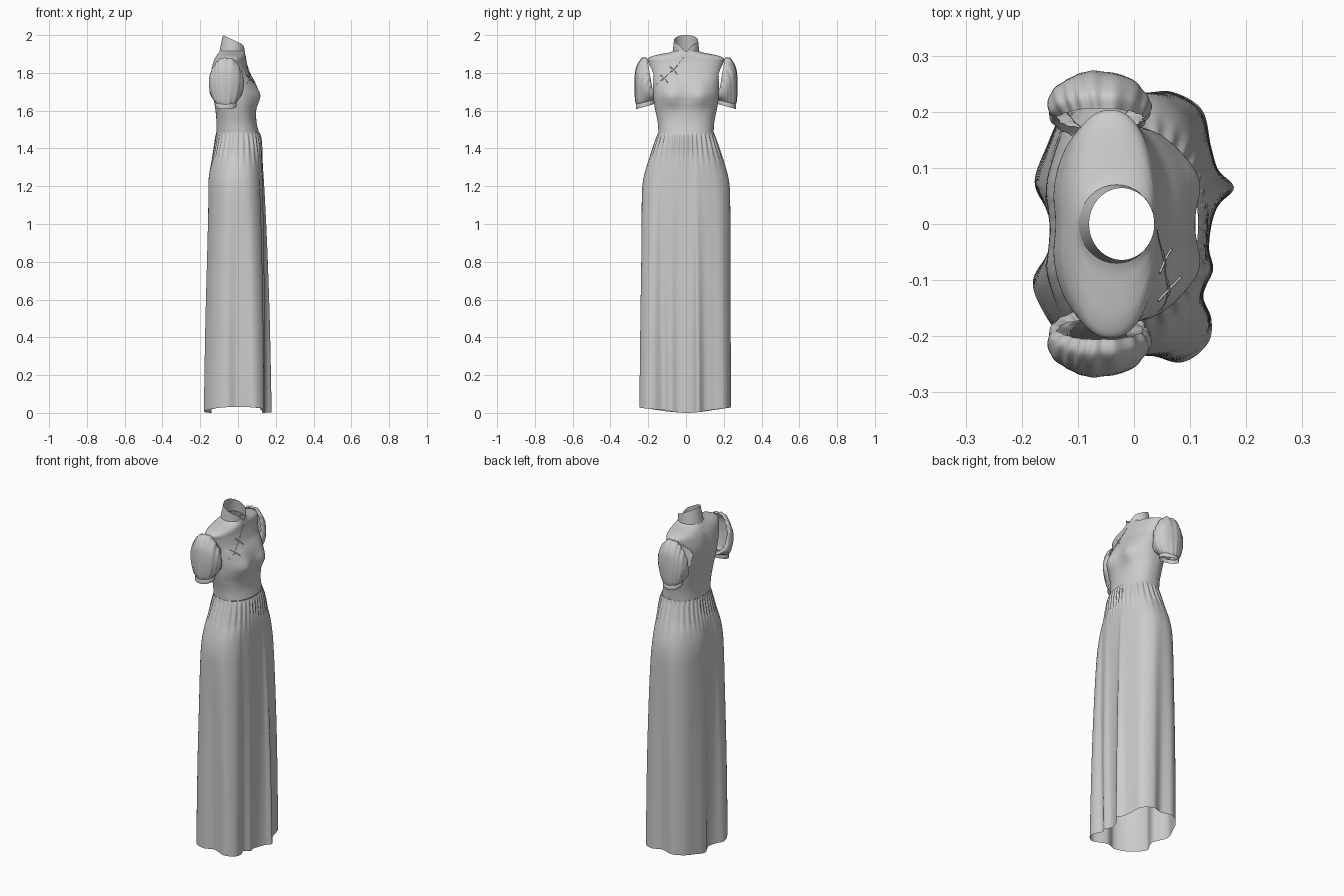
import bpy, bmesh, math
from mathutils import Vector
from mathutils.bvhtree import BVHTree

if "Cube" in bpy.data.objects:
    bpy.data.objects.remove(bpy.data.objects["Cube"])


def spline(pts, t, closed=False):
    """Catmull-Rom through tuples, t counted in control points."""
    n = len(pts)
    i = min(int(t), n - 1 if closed else n - 2)
    f = t - i
    g = lambda k: pts[k % n] if closed else pts[max(0, min(n - 1, k))]
    return tuple(0.5 * (2 * b + (c - a) * f + (2 * a - 5 * b + 4 * c - d) * f * f
                        + (3 * b - a - 3 * c + d) * f ** 3)
                 for a, b, c, d in zip(g(i - 1), g(i), g(i + 1), g(i + 2)))


def loft(name, rings, keep=None):
    """Skin a list of closed rings, leaving both ends open."""
    bm = bmesh.new()
    vs = [[bm.verts.new(p) for p in r] for r in rings]
    m = len(rings[0])
    for a, b in zip(vs, vs[1:]):
        for j in range(m):
            k = (j + 1) % m
            f = bm.faces.new((a[j], a[k], b[k], b[j]))
            if keep and not keep(f.calc_center_median()):
                bm.faces.remove(f)
    bmesh.ops.delete(bm, geom=[v for v in bm.verts if not v.link_faces], context='VERTS')
    bmesh.ops.recalc_face_normals(bm, faces=bm.faces[:])
    me = bpy.data.meshes.new(name)
    bm.to_mesh(me)
    bm.free()
    me.shade_smooth()
    ob = bpy.data.objects.new(name, me)
    bpy.context.collection.objects.link(ob)
    return ob


def bump(v, c, w):
    return math.exp(-((v - c) / w) ** 2)


# Wavy hem outline, seen from above
HEM = [(.135, 0), (.152, .035), (.178, .065), (.150, .097), (.137, .14), (.12, .205),
       (.06, .237), (0, .222), (-.07, .237), (-.125, .2), (-.155, .14), (-.177, .075),
       (-.155, .025), (-.14, -.01), (-.152, -.05), (-.18, -.1), (-.165, -.15),
       (-.125, -.205), (-.06, -.237), (0, -.222), (.08, -.247), (.13, -.215),
       (.138, -.17), (.12, -.12), (.14, -.08), (.128, -.04)]
SUB = 12
hem = [spline(HEM, i / SUB, True) for i in range(len(HEM) * SUB)]

# Dress sections: height, back x, front x, half width, squareness
SKIRT = [(0, -.165, .15, .24, 2.6), (.4, -.16, .148, .242, 2.6), (.8, -.153, .14, .24, 2.5),
         (1.1, -.152, .134, .238, 2.4), (1.22, -.15, .132, .23, 2.3), (1.32, -.14, .13, .203, 2.3),
         (1.41, -.125, .125, .172, 2.3), (1.46, -.118, .12, .154, 2.3), (1.485, -.115, .114, .147, 2.3)]
BODICE = [(1.485, -.114, .11, .146, 2.3), (1.54, -.114, .098, .15, 2.3), (1.6, -.12, .096, .162, 2.3),
          (1.645, -.128, .103, .17, 2.3), (1.69, -.136, .105, .174, 2.4), (1.75, -.145, .09, .178, 2.4),
          (1.80, -.146, .063, .186, 2.4), (1.85, -.135, .047, .198, 2.3), (1.875, -.124, .042, .202, 2.2),
          (1.89, -.115, .04, .175, 2.1), (1.90, -.108, .038, .13, 2.0), (1.908, -.102, .037, .09, 2.0),
          (1.915, -.098, .036, .07, 2.0)]


def section(z, x0, x1, b, n):
    cx, a = (x0 + x1) / 2, (x1 - x0) / 2
    w = max(0, 1 - z / 1.35)
    w = w ** 0.8 if w > 0 else 0
    ring = []
    for hx, hy in hem:
        th = math.atan2(hy, hx)
        c, s = math.cos(th), math.sin(th)
        r = ((abs(c) / a) ** n + (abs(s) / b) ** n) ** (-1 / n)
        # waist gathers
        if z < 1.485:
            r += .0035 * math.sin(th * 34) * bump(z, 1.43, .09) * min(1, (1.485 - z) / .02)
        x, y = cx + r * c, r * s
        x, y = x + (hx - x) * w, y + (hy - y) * w
        # bust and seat fullness
        if c > 0:
            x += .019 * bump(z, 1.675, .055) * (bump(y, .08, .05) + bump(y, -.08, .05))
        else:
            x -= .006 * bump(z, 1.25, .08) * (bump(y, .08, .06) + bump(y, -.08, .06))
            x += .008 * bump(z, 1.75, .1) * bump(y, 0, .04)
        ring.append((x, y, z + .032 * s * s * max(0, 1 - z / .3)))
    return ring


def rings_of(table, sub):
    return [section(*spline(table, i / sub)) for i in range((len(table) - 1) * sub + 1)]


def outside_armhole(p):
    return not (abs(p.y) > .12 and ((p.x + .06) / .07) ** 2 + ((p.z - 1.765) / .09) ** 2 < 1)


skirt = loft("skirt", rings_of(SKIRT, 8))
bodice = loft("bodice", rings_of(BODICE, 6), outside_armhole)

# Stand collar with a rounded notch at the front
collar_rings = []
for i in range(11):
    t = i / 10
    ring = []
    for j in range(96):
        th = 2 * math.pi * j / 96
        d = min(th, 2 * math.pi - th)
        c, s = math.cos(th), math.sin(th)
        top = 1.973 - .027 * c - .04 * max(0, 1 - d / .75) ** 1.6
        low = 1.91 - .006 * c
        cx, a, b = -.031 + .009 * t, .067 - .009 * t, .07 - .006 * t
        ring.append((cx + a * c, b * s, low + (top - low) * t))
    collar_rings.append(ring)
collar = loft("collar", collar_rings)

# Puff sleeves: centre x, y, z, half depth, then the vector to the outer edge (y, z)
SLEEVE = [(-.06, .188, 1.772, .076, .018, .108), (-.062, .195, 1.765, .087, .04, .112),
          (-.062, .206, 1.742, .092, .058, .085), (-.063, .211, 1.712, .09, .061, .055),
          (-.064, .213, 1.682, .08, .059, .025), (-.065, .214, 1.658, .066, .054, -.004),
          (-.065, .214, 1.645, .055, .049, -.012)]
CUFF = [(-.065, .214, 1.647, .054, .048, -.012), (-.065, .2145, 1.636, .057, .051, -.013),
        (-.065, .215, 1.622, .056, .05, -.014)]


def tube(table, sub, side, fold):
    out = []
    total = (len(table) - 1) * sub
    for i in range(total + 1):
        cx, cy, cz, rx, vy, vz = spline(table, i / sub)
        f = i / total
        ring = []
        for j in range(120):
            ph = 2 * math.pi * j / 120
            k = 1 + fold * (math.sin(ph * 17 + 2 * math.sin(3 * ph)) * (.3 + abs(2 * f - 1))
                            + .7 * math.sin(7 * ph + 3 * f))
            ring.append((cx + rx * k * math.cos(ph), side * (cy + vy * k * math.sin(ph)),
                         cz + vz * k * math.sin(ph)))
        out.append(ring)
    return out


for side, label in ((-1, "right"), (1, "left")):
    loft(label + "_sleeve", tube(SLEEVE, 6, side, .022))
    loft(label + "_cuff", tube(CUFF, 4, side, 0))

# Knotted cord fastenings laid onto the chest
bvh = BVHTree.FromPolygons([v.co for v in bodice.data.vertices],
                           [p.vertices[:] for p in bodice.data.polygons])


def cord(name, pts, radius=.0022):
    cu = bpy.data.curves.new(name, 'CURVE')
    cu.dimensions = '3D'
    cu.bevel_depth = radius
    cu.bevel_resolution = 2
    cu.use_fill_caps = True
    path = []
    for i in range((len(pts) - 1) * 6 + 1):
        y, z = spline(pts, i / 6)
        hit = bvh.ray_cast(Vector((1, y, z)), Vector((-1, 0, 0)))[0]
        if hit:
            path.append(hit + Vector((radius * .6, 0, 0)))
    sp = cu.splines.new('POLY')
    sp.points.add(len(path) - 1)
    for q, p in zip(sp.points, path):
        q.co = (*p, 1)
    bpy.context.collection.objects.link(bpy.data.objects.new(name, cu))


for k, (y, z) in enumerate(((-.065, 1.815), (-.115, 1.77))):
    cord("fastening_bar_%d" % k, [(y - .022, z + .02), (y, z), (y + .02, z - .022)])
    cord("fastening_loop_%d" % k, [(y - .012, z - .008), (y + .005, z + .008), (y + .016, z + .02)])
cord("chest_seam", [(-.01, 1.885), (-.05, 1.835), (-.1, 1.79), (-.155, 1.74)], .001)
